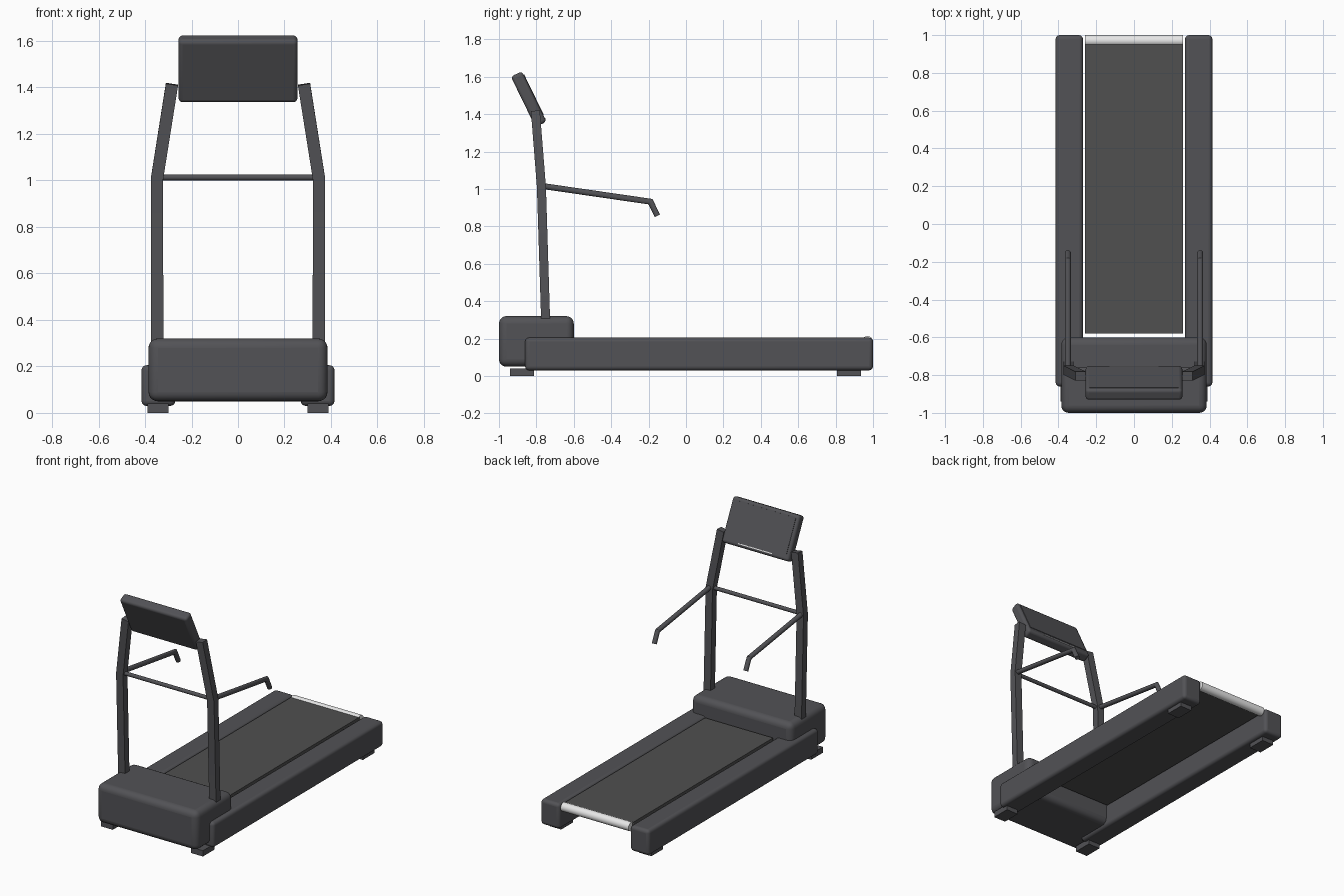
import bpy, bmesh, math
from mathutils import Vector, Matrix

cube = bpy.data.objects.get("Cube")
if cube:
    bpy.data.objects.remove(cube, do_unlink=True)


def material(name, r, g, b):
    m = bpy.data.materials.new(name)
    m.use_nodes = True
    m.diffuse_color = (r, g, b, 1)
    m.node_tree.nodes["Principled BSDF"].inputs["Base Color"].default_value = (r, g, b, 1)
    return m


FRAME = material("charcoal_frame", 0.085, 0.085, 0.093)
BELT = material("dark_belt", 0.08, 0.08, 0.08)
LIGHT = material("light_metal", 0.8, 0.8, 0.8)


def finish(name, bm, mat, bevel=0.0):
    bmesh.ops.recalc_face_normals(bm, faces=bm.faces)
    mesh = bpy.data.meshes.new(name)
    bm.to_mesh(mesh)
    bm.free()
    mesh.materials.append(mat)
    ob = bpy.data.objects.new(name, mesh)
    bpy.context.collection.objects.link(ob)
    if bevel:
        mod = ob.modifiers.new("Rounded edges", 'BEVEL')
        mod.width, mod.segments = bevel, 5
    bpy.ops.object.select_all(action='DESELECT')
    ob.select_set(True)
    bpy.context.view_layer.objects.active = ob
    bpy.ops.object.shade_smooth_by_angle(angle=math.radians(35))
    return ob


def box(name, low, high, mat, bevel=0.0):
    low, high = Vector(low), Vector(high)
    bm = bmesh.new()
    bmesh.ops.create_cube(bm, size=1)
    bmesh.ops.scale(bm, vec=high - low, verts=bm.verts)
    bmesh.ops.translate(bm, vec=(low + high) / 2, verts=bm.verts)
    return finish(name, bm, mat, bevel)


def tube(name, path, half_u, half_v, sides, mat, ref=(1, 0, 0)):
    """Sweep a regular section along a path, mitring the bends."""
    path = [Vector(p) for p in path]
    steps = [(b - a).normalized() for a, b in zip(path, path[1:])]
    turn = math.pi / sides
    grow = 1 / math.cos(turn) if sides == 4 else 1
    bm, rings = bmesh.new(), []
    for i, p in enumerate(path):
        before, after = steps[max(i - 1, 0)], steps[min(i, len(steps) - 1)]
        n = (before + after).normalized()
        u = (Vector(ref) - n * n.dot(Vector(ref))).normalized()
        v = n.cross(u) / n.dot(before)
        rings.append([bm.verts.new(p + u * half_u * grow * math.cos(a) + v * half_v * grow * math.sin(a))
                      for a in (turn * (2 * k + 1) for k in range(sides))])
    for a, b in zip(rings, rings[1:]):
        for k in range(sides):
            j = (k + 1) % sides
            bm.faces.new((a[k], a[j], b[j], b[k]))
    bm.faces.new(rings[0])
    bm.faces.new(rings[-1])
    return finish(name, bm, mat)


# Base: motor hood, running belt and rear roller
box("motor_hood", (-0.385, -1, 0.05), (0.385, -0.6, 0.32), FRAME, 0.04)
box("running_belt", (-0.26, -0.58, 0.17), (0.26, 0.96, 0.205), BELT)
tube("rear_roller", [(-0.26, 0.97, 0.183), (0.26, 0.97, 0.183)], 0.03, 0.03, 32, LIGHT, (0, 1, 0))

# Paired parts on each side
for side, s in (("left", 1), ("right", -1)):
    xs = sorted((s * 0.27, s * 0.415))
    box(side + "_side_rail", (xs[0], -0.86, 0.03), (xs[1], 1, 0.205), FRAME, 0.022)
    xs = sorted((s * 0.30, s * 0.39))
    for end, y in (("front", -0.94), ("rear", 0.807)):
        box(f"{side}_{end}_foot", (xs[0], y, 0), (xs[1], y + 0.128, 0.04), FRAME)
    tube(side + "_upright", [(s * 0.348, -0.75, 0.28), (s * 0.348, -0.773, 1.01),
                             (s * 0.284, -0.805, 1.414)], 0.0265, 0.024, 4, FRAME)
    tube(side + "_handle", [(s * 0.35, -0.77, 1.016), (s * 0.35, -0.19, 0.932),
                            (s * 0.35, -0.153, 0.856)], 0.016, 0.016, 20, FRAME)

tube("crossbar", [(-0.34, -0.773, 1.013), (0.34, -0.773, 1.013)], 0.013, 0.013, 20, FRAME, (0, 1, 0))

# Tilted console with its screen plate and lower trim
tilt = Matrix.Translation((0, -0.841, 1.48)) @ Matrix.Rotation(math.radians(26), 4, 'X')
console = box("console", (-0.256, -0.033, -0.15), (0.256, 0.033, 0.15), FRAME, 0.018)
screen = box("console_screen", (-0.235, 0.03, -0.11), (0.235, 0.036, 0.128), FRAME)
trim = box("console_trim", (-0.13, 0.028, -0.133), (0.13, 0.035, -0.127), LIGHT)
for ob in (console, screen, trim):
    ob.matrix_world = tilt
